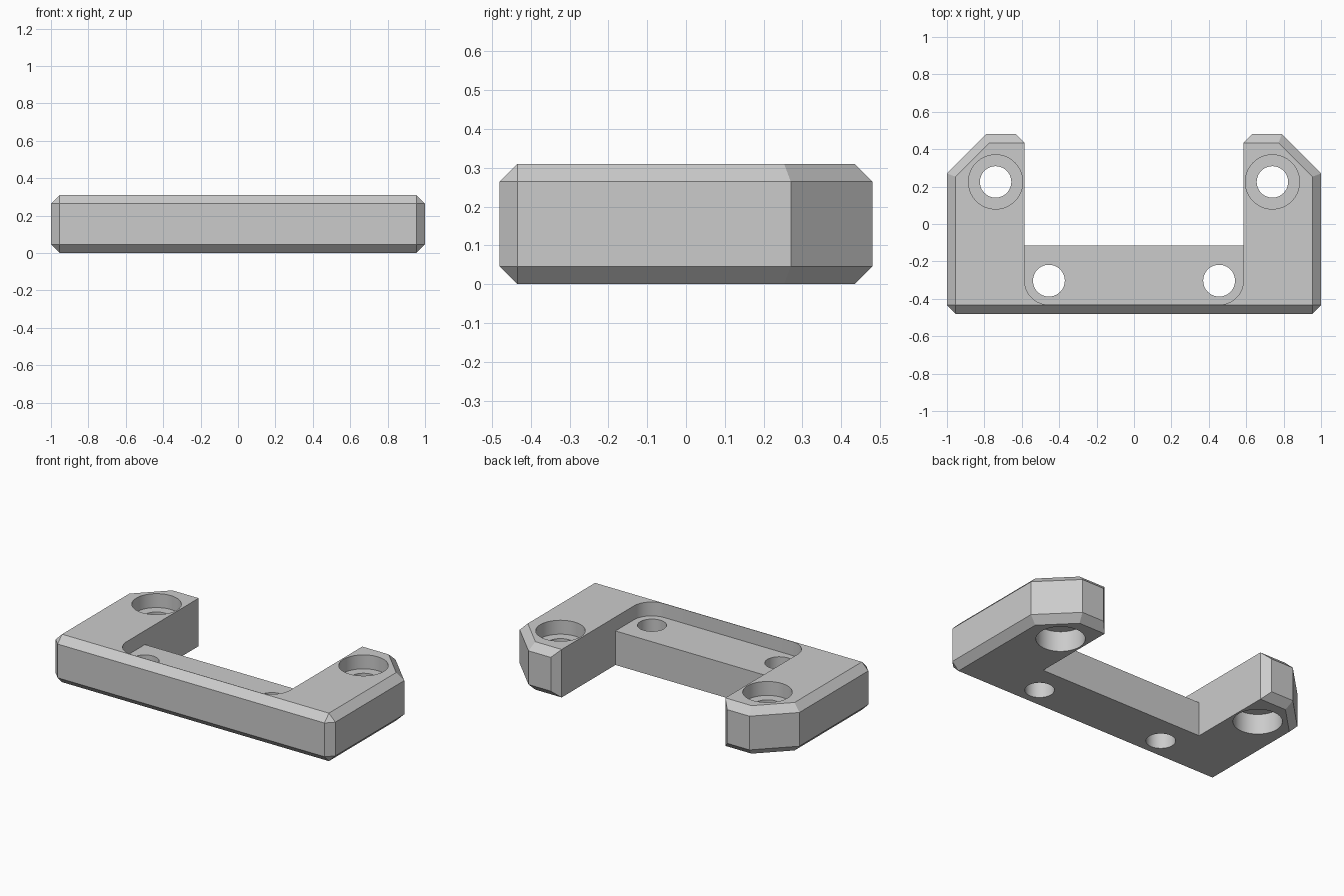
import bpy, bmesh, math
from mathutils import Vector

if "Cube" in bpy.data.objects:
    bpy.data.objects.remove(bpy.data.objects["Cube"], do_unlink=True)

H, C = 0.31, 0.046          # height and edge chamfer
X, Y = 1.0, 0.48            # half extents
FLOOR = 0.22                # height of the sunken crossbar

grey = bpy.data.materials.new("plain_grey")
grey.use_nodes = True
colour = (0.6, 0.6, 0.6, 1)
grey.diffuse_color = colour
grey.node_tree.nodes["Principled BSDF"].inputs["Base Color"].default_value = colour


def make(name, bm):
    bmesh.ops.recalc_face_normals(bm, faces=bm.faces[:])
    mesh = bpy.data.meshes.new(name)
    bm.to_mesh(mesh)
    bm.free()
    mesh.materials.append(grey)
    obj = bpy.data.objects.new(name, mesh)
    bpy.context.collection.objects.link(obj)
    return obj


def prism(name, outline, z0, z1):
    bm = bmesh.new()
    face = bm.faces.new([bm.verts.new((x, y, z0)) for x, y in outline])
    grown = bmesh.ops.extrude_face_region(bm, geom=[face])["geom"]
    tops = [v for v in grown if isinstance(v, bmesh.types.BMVert)]
    bmesh.ops.translate(bm, verts=tops, vec=(0, 0, z1 - z0))
    return make(name, bm)


def arc(cx, cy, r, start, end, steps):
    span = math.radians(end - start)
    return [(cx + r * math.cos(math.radians(start) + span * i / steps),
             cy + r * math.sin(math.radians(start) + span * i / steps))
            for i in range(steps + 1)]


def cylinder(name, x, y, r, z0, z1):
    return prism(name, arc(x, y, r, 0, 360, 64)[:-1], z0, z1)


# Chamfered block: wide outline in the middle, inset outline at top and bottom
wide = [(X - C, -Y), (X, C - Y), (X, 0.27), (0.79, Y)]
inset = [(X - C, C - Y), (X - C, 0.253), (0.773, Y - C)]
bm = bmesh.new()
for outline, levels in ((wide, (C, H - C)), (inset, (0, H))):
    for x, y in outline:
        for z in levels:
            for side in (-1, 1):
                bm.verts.new((side * x, y, z))
hull = bmesh.ops.convex_hull(bm, input=bm.verts[:])
bmesh.ops.dissolve_limit(bm, angle_limit=0.01, verts=bm.verts[:], edges=bm.edges[:])
bracket = make("bracket", bm)

# Gap between the arms, flared to chamfer the inner tips
gap_half = [(0.585, -0.115), (0.585, Y - C), (0.585 + C + 0.1, Y + 0.1)]
cutters = [prism("gap_cutter", gap_half + [(-x, y) for x, y in reversed(gap_half)],
                 -0.1, H + 0.1)]

# Sunken seat on the crossbar with rounded front corners
R = 0.128
cx, cy = 0.585 - R, -0.431 + R
seat = [(-0.585, 0)] + arc(-cx, cy, R, 180, 270, 16) + arc(cx, cy, R, 270, 360, 16) + [(0.585, 0)]
cutters.append(prism("seat_cutter", seat, FLOOR, H + 0.1))

# Crossbar holes, and arm holes counterbored from both faces
for side in (-1, 1):
    cutters.append(cylinder("crossbar_hole_cutter", side * 0.455, -0.303, 0.085, -0.1, H + 0.1))
    x, y = side * 0.74, 0.225
    cutters.append(cylinder("arm_hole_cutter", x, y, 0.084, -0.1, H + 0.1))
    cutters.append(cylinder("top_counterbore_cutter", x, y, 0.145, H - 0.09, H + 0.1))
    cutters.append(cylinder("bottom_counterbore_cutter", x, y, 0.142, -0.1, 0.13))

for cutter in cutters:
    cutter.hide_render = True
    cutter.hide_viewport = True
    cutter.display_type = 'WIRE'
    mod = bracket.modifiers.new(cutter.name, 'BOOLEAN')
    mod.operation = 'DIFFERENCE'
    mod.solver = 'EXACT'
    mod.object = cutter

# Apply the cuts, then remove the cutters
graph = bpy.context.evaluated_depsgraph_get()
result = bpy.data.meshes.new_from_object(bracket.evaluated_get(graph))
bracket.modifiers.clear()
bracket.data = result
for cutter in cutters:
    bpy.data.objects.remove(cutter, do_unlink=True)

# Smooth hole walls, sharp edges elsewhere
bpy.ops.object.select_all(action='DESELECT')
bracket.select_set(True)
bpy.context.view_layer.objects.active = bracket
bpy.ops.object.shade_smooth_by_angle(angle=math.radians(20))
